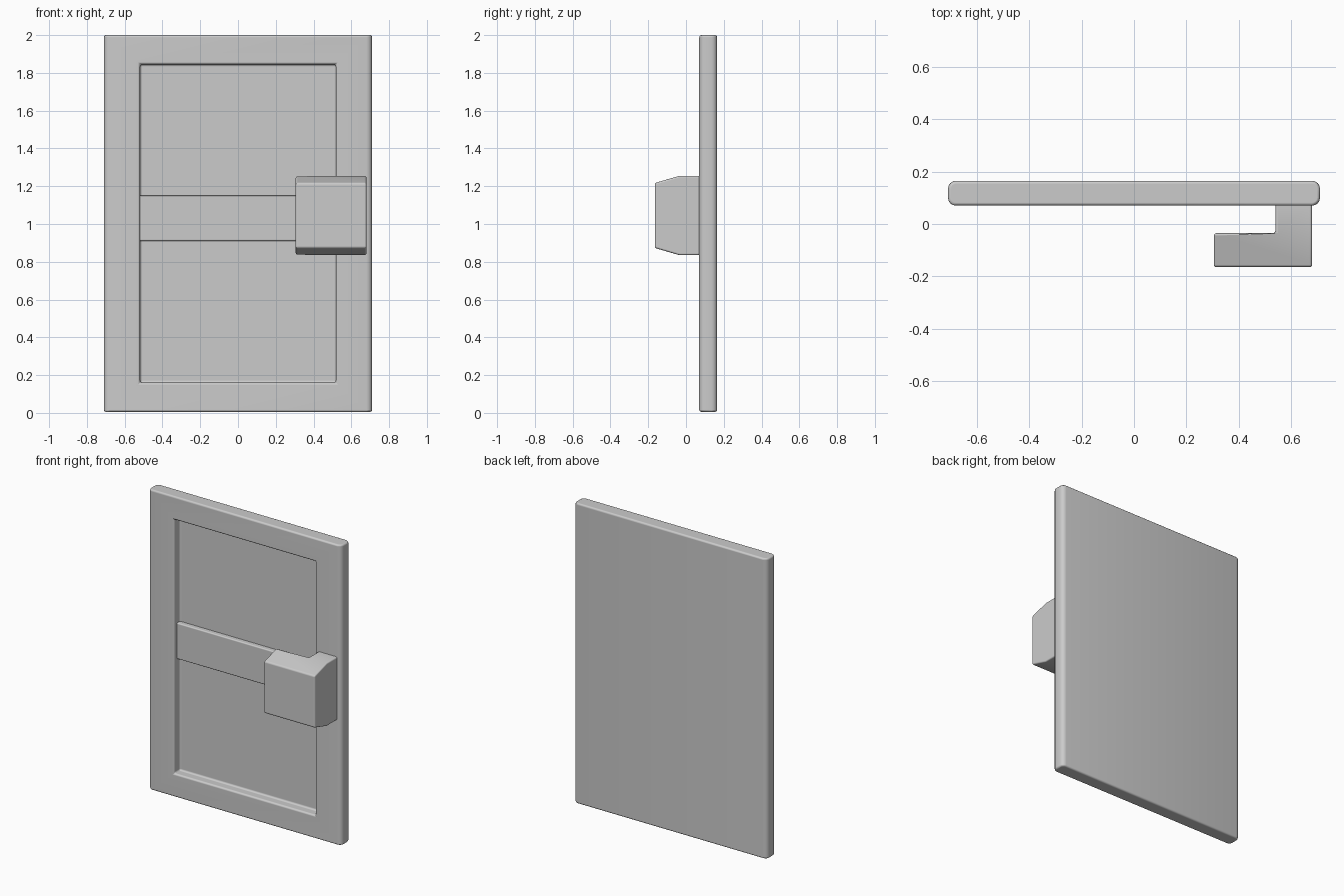
import bpy, bmesh

if "Cube" in bpy.data.objects:
    bpy.data.objects.remove(bpy.data.objects["Cube"])


def finish(bm, name, bevel, segments):
    bmesh.ops.recalc_face_normals(bm, faces=bm.faces)
    me = bpy.data.meshes.new(name)
    bm.to_mesh(me)
    bm.free()
    ob = bpy.data.objects.new(name, me)
    bpy.context.collection.objects.link(ob)
    mod = ob.modifiers.new("Bevel", 'BEVEL')
    mod.width = bevel
    mod.segments = segments
    mod.limit_method = 'ANGLE'
    mod.angle_limit = 0.45
    mod.harden_normals = True
    for p in me.polygons:
        p.use_smooth = True
    return ob


def box(x0, x1, y0, y1, z0, z1):
    bm = bmesh.new()
    bmesh.ops.create_cube(bm, size=1)
    for v in bm.verts:
        v.co = (x1 if v.co.x > 0 else x0, y1 if v.co.y > 0 else y0, z1 if v.co.z > 0 else z0)
    return bm


# Door slab with rounded upright edges and a recessed front panel
bm = box(-0.71, 0.71, 0.07, 0.165, 0.005, 2.0)
uprights = [e for e in bm.edges if abs(e.verts[0].co.z - e.verts[1].co.z) > 1]
bmesh.ops.bevel(bm, geom=uprights, offset=0.03, segments=4, profile=0.5, affect='EDGES')
bm.normal_update()
front = min(bm.faces, key=lambda f: f.calc_center_median().y)
bmesh.ops.inset_individual(bm, faces=[front], thickness=0.15)
for v in front.verts:
    v.co.x = 0.518 if v.co.x > 0 else -0.518
    v.co.z = 1.845 if v.co.z > 1 else 0.16
panel = bmesh.ops.extrude_discrete_faces(bm, faces=[front])["faces"][0]
for v in panel.verts:
    v.co.y = 0.13
finish(bm, "door_frame", 0.012, 3)

# Cross rail over the recessed panel
finish(box(-0.53, 0.53, 0.098, 0.15, 0.91, 1.15), "cross_rail", 0.008, 2)

# L-shaped handle, tapering in height towards its front face
profile = [(0.305, -0.165), (0.68, -0.165), (0.68, -0.035), (0.54, -0.035),
           (0.305, -0.035), (0.68, 0.085), (0.54, 0.085)]
bm = bmesh.new()
rows = []
for side in (-1, 1):
    rows.append([bm.verts.new((x, y, 1.045 + side * (0.172 if y < -0.1 else 0.21)))
                 for x, y in profile])
for row in rows:
    bm.faces.new([row[i] for i in (0, 1, 2, 3, 4)])
    bm.faces.new([row[i] for i in (3, 2, 5, 6)])
outline = [0, 1, 2, 5, 6, 3, 4]
for a, b in zip(outline, outline[1:] + outline[:1]):
    bm.faces.new((rows[0][a], rows[0][b], rows[1][b], rows[1][a]))
handle = finish(bm, "handle", 0.01, 3)
handle.modifiers["Bevel"].angle_limit = 0.6
